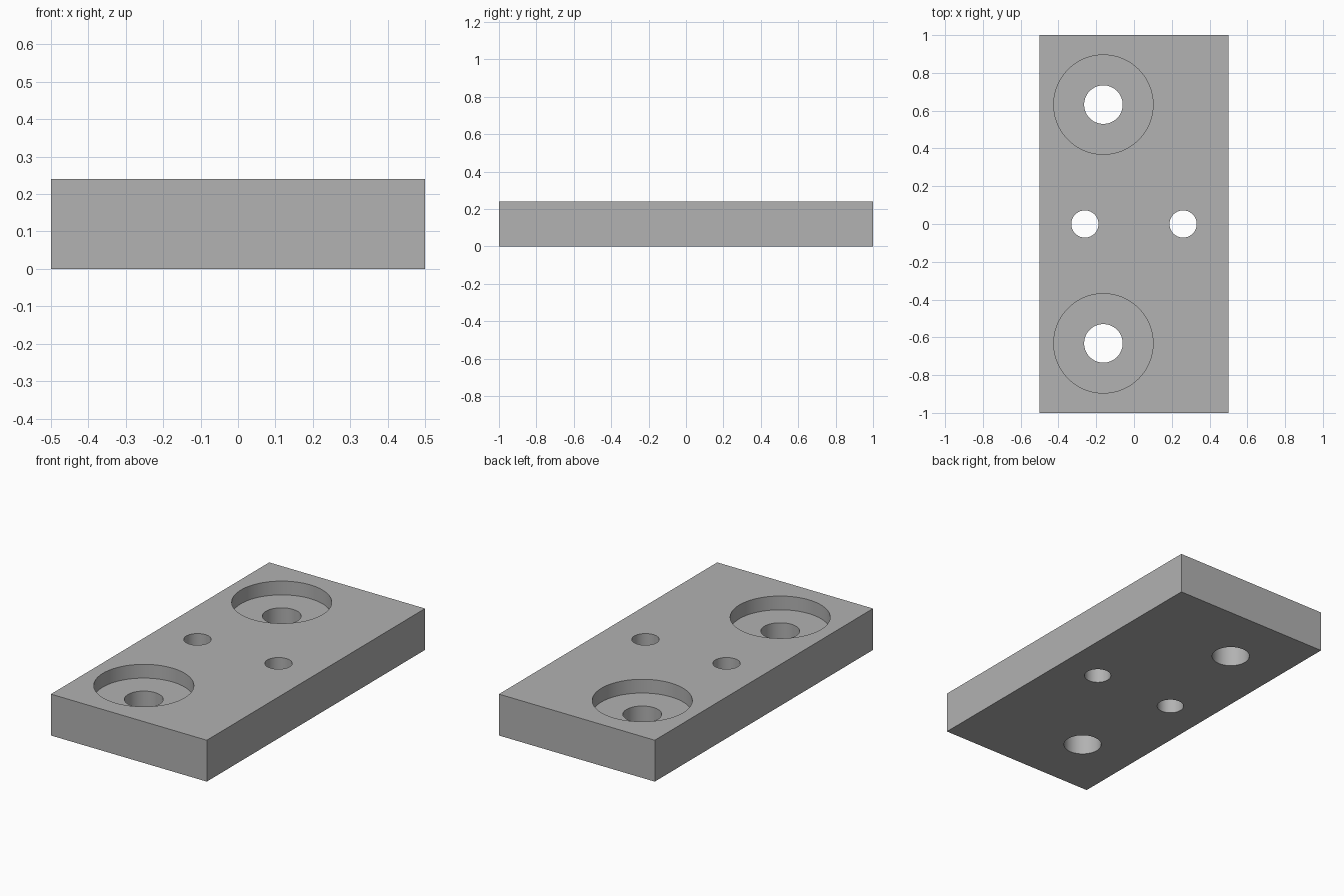
import bpy
import math

cube = bpy.data.objects.get("Cube")
if cube:
    bpy.data.objects.remove(cube, do_unlink=True)

HEIGHT = 0.24
BORE_DEPTH = 0.08

# Plain grey metal
grey = bpy.data.materials.new("grey_metal")
grey.use_nodes = True
colour = (0.445, 0.445, 0.445, 1)
grey.diffuse_color = colour
grey.node_tree.nodes["Principled BSDF"].inputs["Base Color"].default_value = colour

# Rectangular plate
bpy.ops.mesh.primitive_cube_add(size=1, location=(0, 0, HEIGHT / 2))
plate = bpy.context.object
plate.name = "mounting_plate"
plate.scale = (1, 2, HEIGHT)
bpy.ops.object.transform_apply(location=True, rotation=False, scale=True)
plate.data.materials.append(grey)


def drill(name, x, y, radius, bottom):
    """Cut a round hole from above the plate down to the given height."""
    top = HEIGHT + 0.1
    bpy.ops.mesh.primitive_cylinder_add(
        vertices=96, radius=radius, depth=top - bottom,
        location=(x, y, (top + bottom) / 2))
    cutter = bpy.context.object
    cutter.name = name
    cutter.data.materials.append(grey)
    cut = plate.modifiers.new(name, 'BOOLEAN')
    cut.operation = 'DIFFERENCE'
    cut.solver = 'EXACT'
    cut.object = cutter
    bpy.ops.object.select_all(action='DESELECT')
    plate.select_set(True)
    bpy.context.view_layer.objects.active = plate
    bpy.ops.object.modifier_apply(modifier=cut.name)
    bpy.data.objects.remove(cutter, do_unlink=True)


# Counterbored bolt holes near both ends
for end, y in (("front", -0.632), ("back", 0.632)):
    drill(end + "_counterbore", -0.162, y, 0.263, HEIGHT - BORE_DEPTH)
    drill(end + "_bolt_hole", -0.162, y, 0.102, -0.1)

# Pin holes across the middle
for side, x in (("right", -0.26), ("left", 0.26)):
    drill(side + "_pin_hole", x, 0, 0.072, -0.1)

# Smooth hole walls, sharp edges
bpy.ops.object.shade_smooth_by_angle(angle=math.radians(30))
